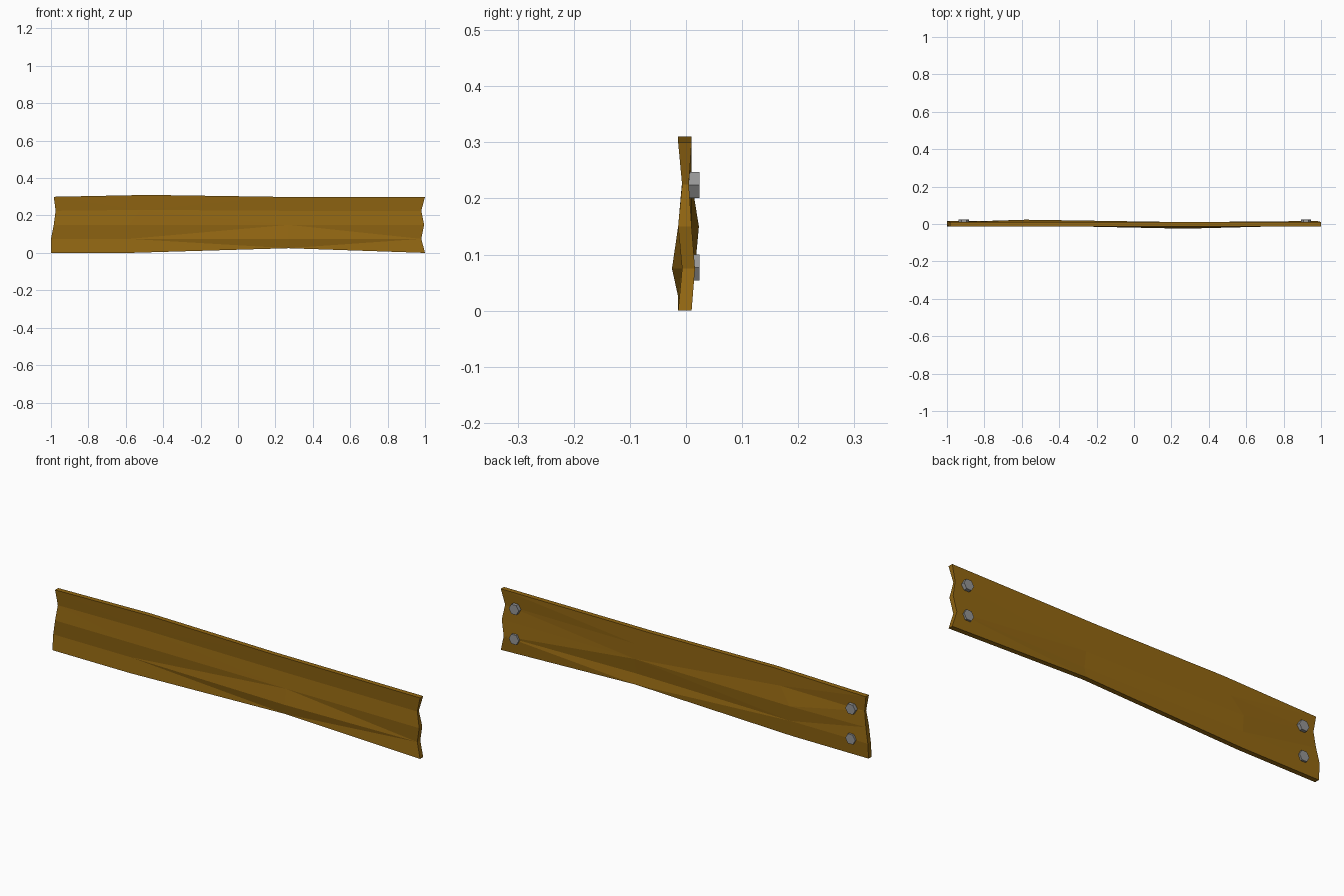
import bpy, bmesh, math
from mathutils import Matrix

if "Cube" in bpy.data.objects:
    bpy.data.objects.remove(bpy.data.objects["Cube"])


def material(name, rgb):
    m = bpy.data.materials.new(name)
    m.diffuse_color = (*rgb, 1)
    m.use_nodes = True
    m.node_tree.nodes["Principled BSDF"].inputs["Base Color"].default_value = m.diffuse_color
    return m


wood = material("brown wood", (0.29, 0.135, 0.006))
metal = material("grey metal", (0.30, 0.30, 0.30))

# Each station: x, z, front y and back y for five rows, bottom to top
FRONT = (-0.014, -0.007, -0.014, -0.007, -0.014)
BACK = (0.010, 0.016, 0.010, 0.005, 0.010)
stations = [
    ((-1.0, -1.0, -0.985, -0.975, -0.985), (0, 0.075, 0.15, 0.225, 0.30), FRONT, BACK),
    ((-0.58, -0.58, -0.58, -0.52, -0.48), (0.0, 0.075, 0.15, 0.23, 0.31),
     FRONT, (0.010, 0.016, 0.023, 0.010, 0.010)),
    ((0.27,) * 4 + (0.20,), (0.025, 0.075, 0.15, 0.225, 0.30),
     (-0.014, -0.025, -0.014, -0.007, -0.014), (0.010, 0.0, 0.010, 0.010, 0.010)),
    ((1.0, 0.98, 0.995, 0.98, 1.0), (0, 0.075, 0.15, 0.225, 0.30), FRONT, BACK),
]


def finish(bm, name, mat):
    bmesh.ops.recalc_face_normals(bm, faces=bm.faces)
    me = bpy.data.meshes.new(name)
    bm.to_mesh(me)
    bm.free()
    me.materials.append(mat)
    ob = bpy.data.objects.new(name, me)
    bpy.context.collection.objects.link(ob)


# Warped plank: closed section loops bridged along x
bm = bmesh.new()
loops = []
for xs, zs, front, back in stations:
    loop = [bm.verts.new((xs[i], front[i], zs[i])) for i in range(5)]
    loop += [bm.verts.new((xs[i], back[i], zs[i])) for i in reversed(range(5))]
    loops.append(loop)
for a, b in zip(loops, loops[1:]):
    for i in range(10):
        j = (i + 1) % 10
        bm.faces.new((a[i], a[j], b[j], b[i]))
for loop in (loops[0], loops[-1]):
    for i in range(4):
        bm.faces.new((loop[i], loop[i + 1], loop[8 - i], loop[9 - i]))
# Split the bent quads so the faces stay flat
bmesh.ops.triangulate(bm, faces=bm.faces[:])
finish(bm, "plank", wood)

# Hexagonal nail heads on the back, flat sides up and down
for side, x in (("left", -0.91), ("right", 0.92)):
    for level, z in (("lower", 0.077), ("upper", 0.224)):
        bm = bmesh.new()
        mat = Matrix.Translation((x, 0.0125, z)) @ Matrix.Rotation(math.pi / 2, 4, 'X') @ Matrix.Rotation(math.pi / 6, 4, 'Z')
        bmesh.ops.create_cone(bm, cap_ends=True, segments=6, radius1=0.027,
                              radius2=0.027, depth=0.023, matrix=mat)
        # Make sure a corner points along x
        top = max(v.co.z for v in bm.verts) - z
        if top > 0.025:
            bmesh.ops.rotate(bm, verts=bm.verts, cent=(x, 0, z),
                             matrix=Matrix.Rotation(math.pi / 6, 3, 'Y'))
        finish(bm, f"nail_{side}_{level}", metal)
